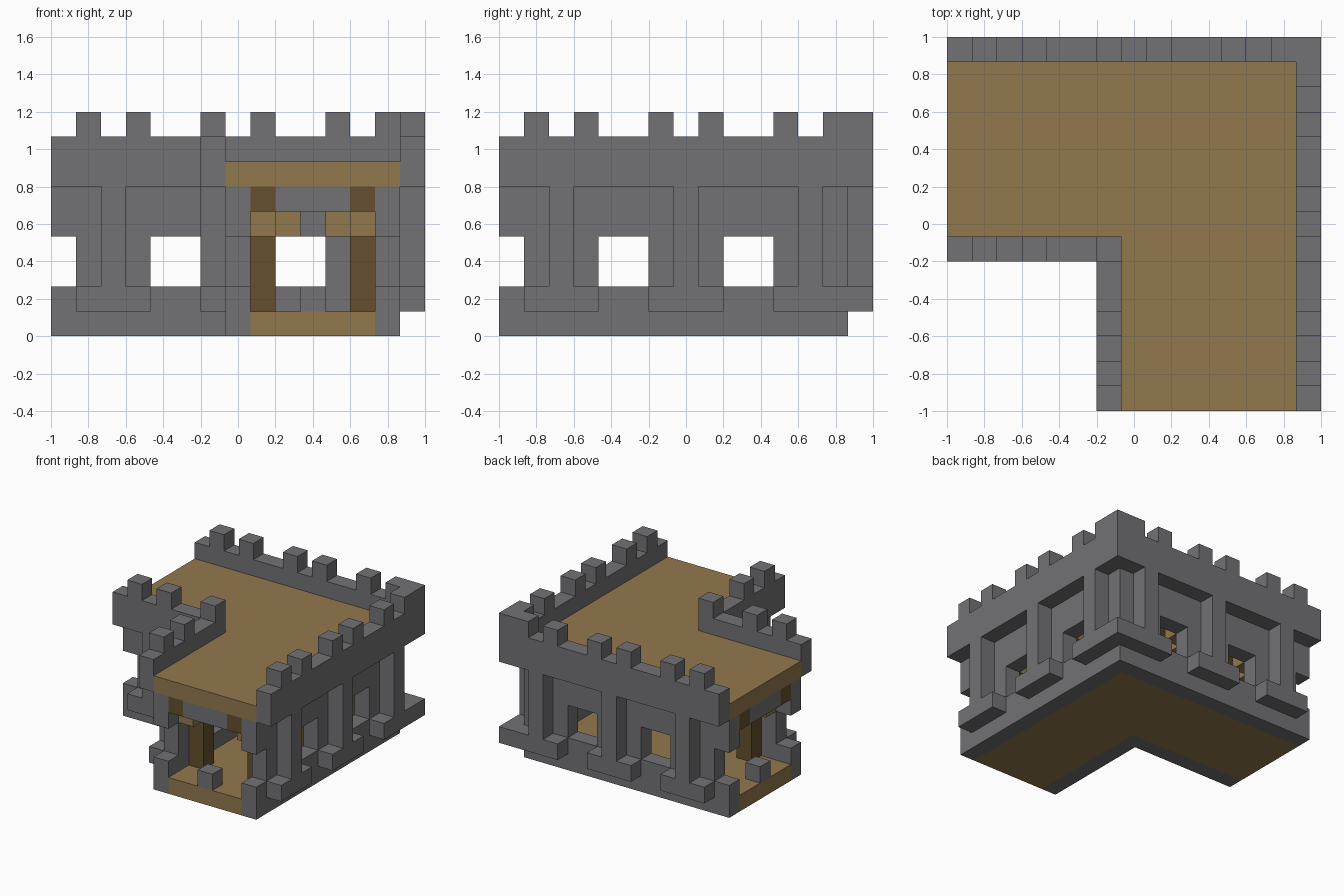
import bpy
import bmesh
from mathutils import Vector

cube = bpy.data.objects.get("Cube")
if cube:
    bpy.data.objects.remove(cube, do_unlink=True)

N = 15             # blocks along each side
U = 2 / N          # size of one block


def material(name, rgb):
    m = bpy.data.materials.new(name)
    m.use_nodes = True
    m.diffuse_color = (*rgb, 1)
    m.node_tree.nodes["Principled BSDF"].inputs["Base Color"].default_value = (*rgb, 1)
    return m


stone = material("grey stone", (0.17, 0.165, 0.175))
wood = material("light wood", (0.29, 0.19, 0.077))
dark_wood = material("dark wood", (0.13, 0.08, 0.028))

cells = {}         # block position -> part name
parts = {}         # part name -> material


def fill(part, mat, xs, ys, zs):
    """Fill a block range and its twin across the diagonal."""
    parts[part] = mat
    for i in range(xs[0], xs[1] + 1):
        for j in range(ys[0], ys[1] + 1):
            for k in range(zs[0], zs[1] + 1):
                cells[i, j, k] = part
                cells[j, i, k] = part


def carve(xs, ys, zs):
    for i in range(xs[0], xs[1] + 1):
        for j in range(ys[0], ys[1] + 1):
            for k in range(zs[0], zs[1] + 1):
                cells.pop((i, j, k), None)
                cells.pop((j, i, k), None)


# The L plan: one wing along y, its twin along x.
# Floor and roof slabs
fill("floor", wood, (8, 12), (0, 12), (0, 0))
fill("roof", wood, (7, 13), (0, 13), (6, 6))

# Outer and inner walls, then the window openings
fill("walls", stone, (13, 13), (0, 13), (0, 5))
fill("walls", stone, (7, 7), (0, 7), (0, 5))
for a, b in ((0, 0), (4, 5), (9, 10)):
    carve((13, 13), (a, b), (2, 3))
    if b < 7:
        carve((7, 7), (a, b), (2, 3))

# Pilasters standing on projecting ledges
for c in (2, 7, 12):
    fill("pilasters", stone, (14, 14), (c, c), (2, 5))
    fill("ledges", stone, (14, 14), (c - 1, min(c + 1, 13)), (1, 1))
fill("ledges", stone, (14, 14), (14, 14), (1, 1))
fill("pilasters", stone, (6, 6), (2, 2), (2, 5))
fill("ledges", stone, (6, 6), (1, 3), (1, 1))

# Overhanging parapet with merlons
fill("parapet", stone, (14, 14), (0, 14), (6, 7))
fill("parapet", stone, (6, 6), (0, 6), (6, 7))
for c in (1, 3, 6, 8, 11, 13, 14):
    fill("merlons", stone, (14, 14), (c, c), (8, 8))
    if c <= 6:
        fill("merlons", stone, (6, 6), (c, c), (8, 8))

# Interior beams under the roof, and a stone lintel and step at each open end
fill("ceiling_beams", dark_wood, (12, 12), (0, 12), (5, 5))
fill("ceiling_beams", dark_wood, (8, 8), (0, 8), (5, 5))
fill("end_lintels", stone, (9, 11), (0, 0), (5, 5))
fill("end_steps", stone, (10, 10), (0, 0), (1, 1))

# Interior posts with wooden brackets around their heads
for i, j, inward in ((12, 2, -1), (12, 7, -1), (12, 12, -1), (8, 2, 1)):
    fill("posts", dark_wood, (i, i), (j, j), (1, 4))
    fill("brackets", wood, (i + inward, i + inward), (j, j), (4, 4))
    for s in (-1, 1):
        if j + s <= 12:
            fill("brackets", wood, (i, i), (j + s, j + s), (4, 4))


def exposed_faces(bm, cell):
    """Add the sides of a block that touch no other block."""
    for axis in range(3):
        for step in (0, 1):
            near = list(cell)
            near[axis] += 2 * step - 1
            if tuple(near) in cells:
                continue
            b, c = (axis + 1) % 3, (axis + 2) % 3
            ring = []
            for db, dc in ((0, 0), (1, 0), (1, 1), (0, 1)):
                p = Vector(cell)
                p[axis] += step
                p[b] += db
                p[c] += dc
                ring.append(bm.verts.new((p.x * U - 1, p.y * U - 1, p.z * U)))
            bm.faces.new(ring if step else ring[::-1])


# One flat-faced object for each part
for part, mat in parts.items():
    bm = bmesh.new()
    for cell, owner in cells.items():
        if owner == part:
            exposed_faces(bm, cell)
    bmesh.ops.remove_doubles(bm, verts=bm.verts, dist=U / 100)
    bmesh.ops.dissolve_limit(bm, angle_limit=0.01, verts=bm.verts, edges=bm.edges)
    mesh = bpy.data.meshes.new(part)
    bm.to_mesh(mesh)
    bm.free()
    mesh.materials.append(mat)
    bpy.context.collection.objects.link(bpy.data.objects.new(part, mesh))
